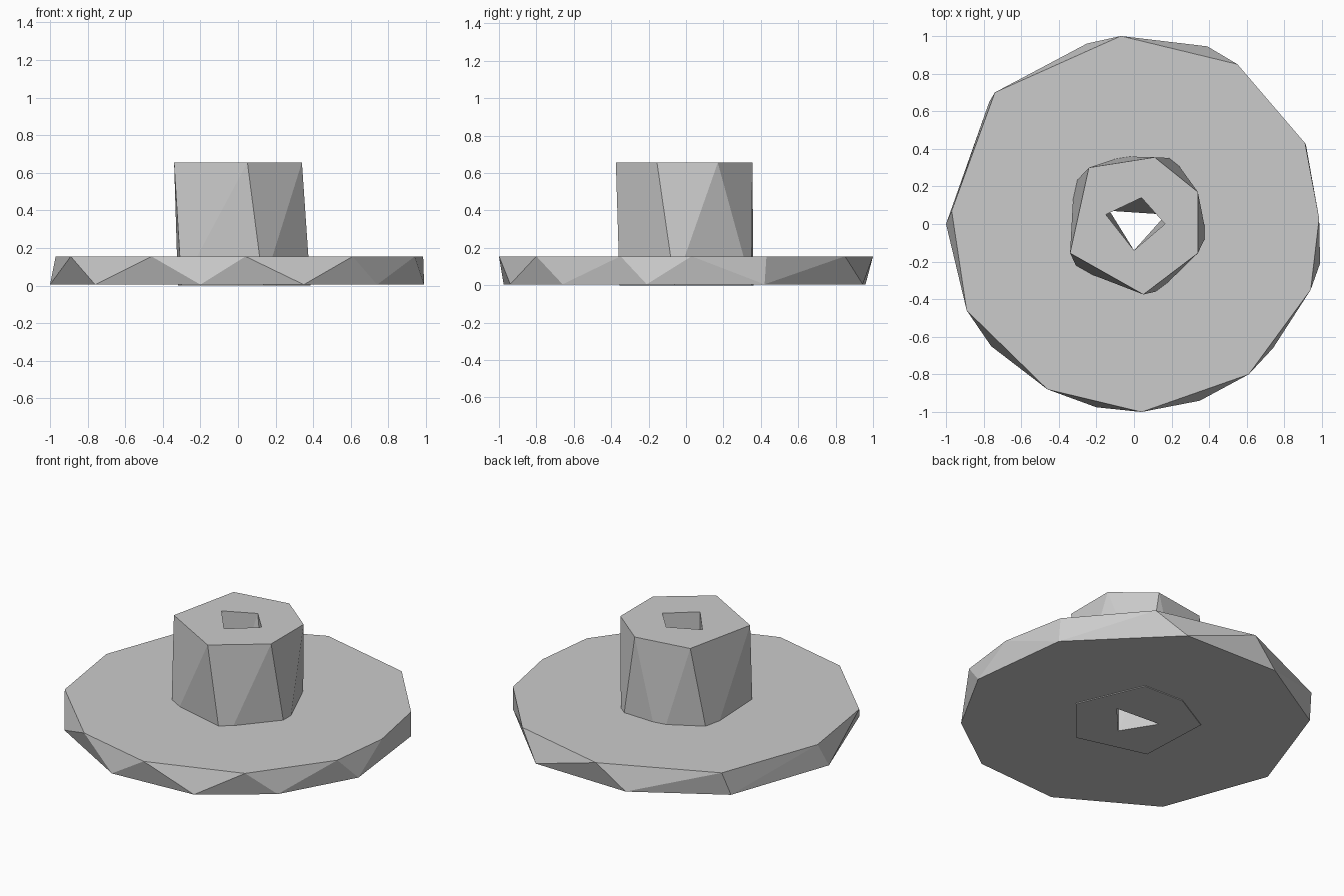
import bpy
import bmesh

cube = bpy.data.objects.get("Cube")
if cube:
    bpy.data.objects.remove(cube, do_unlink=True)

grey = bpy.data.materials.new("plain grey")
grey.use_nodes = True
tone = (0.6, 0.6, 0.6, 1)
grey.diffuse_color = tone
grey.node_tree.nodes["Principled BSDF"].inputs["Base Color"].default_value = tone


def faceted_solid(name, lower, z_low, upper, z_high):
    """Flat-faced solid spanning two irregular outlines."""
    bm = bmesh.new()
    for outline, z in ((lower, z_low), (upper, z_high)):
        for x, y in outline:
            bm.verts.new((x, y, z))
    bmesh.ops.convex_hull(bm, input=bm.verts[:])
    bmesh.ops.dissolve_limit(bm, angle_limit=0.002, verts=bm.verts[:], edges=bm.edges[:])
    bmesh.ops.recalc_face_normals(bm, faces=bm.faces[:])
    mesh = bpy.data.meshes.new(name)
    bm.to_mesh(mesh)
    bm.free()
    mesh.materials.append(grey)
    obj = bpy.data.objects.new(name, mesh)
    bpy.context.collection.objects.link(obj)
    return obj


# Wide base disc with a twisted, chipped rim
rim_low = [(-.25, .96), (.39, .945), (.915, .42), (.99, -.21), (.74, -.66),
           (.35, -.94), (-.2, -.975), (-.76, -.65), (-1, 0), (-.77, .65)]
rim_high = [(-.07, 1), (.55, .85), (.91, .43), (.985, .03), (.94, -.35), (.61, -.8),
            (.04, -1), (-.46, -.88), (-.89, -.46), (-.97, .07), (-.74, .7)]
base = faceted_solid("base_disc", rim_low, .005, rim_high, .155)

# Six-sided hub rising through the disc
hub_low = [(-.32, .215), (-.06, .36), (.21, .35), (.385, -.06), (.135, -.355), (-.3, -.24)]
hub_high = [(-.24, .3), (.11, .355), (.34, .17), (.34, -.155), (.05, -.375), (-.34, -.155)]
hub = faceted_solid("hub", hub_low, 0, hub_high, .655)

# Axle hole, three-cornered below and four-cornered above
hole_low = [(-.13, .07), (.17, .05), (0, -.14)]
hole_high = [(.04, .14), (.165, 0), (0, -.14), (-.15, .05)]
cutter = faceted_solid("hole_cutter", hole_low, -.003, hole_high, .658)
cutter.hide_render = True
cutter.hide_viewport = True

for part in (base, hub):
    cut = part.modifiers.new("axle_hole", 'BOOLEAN')
    cut.operation = 'DIFFERENCE'
    cut.solver = 'EXACT'
    cut.object = cutter
